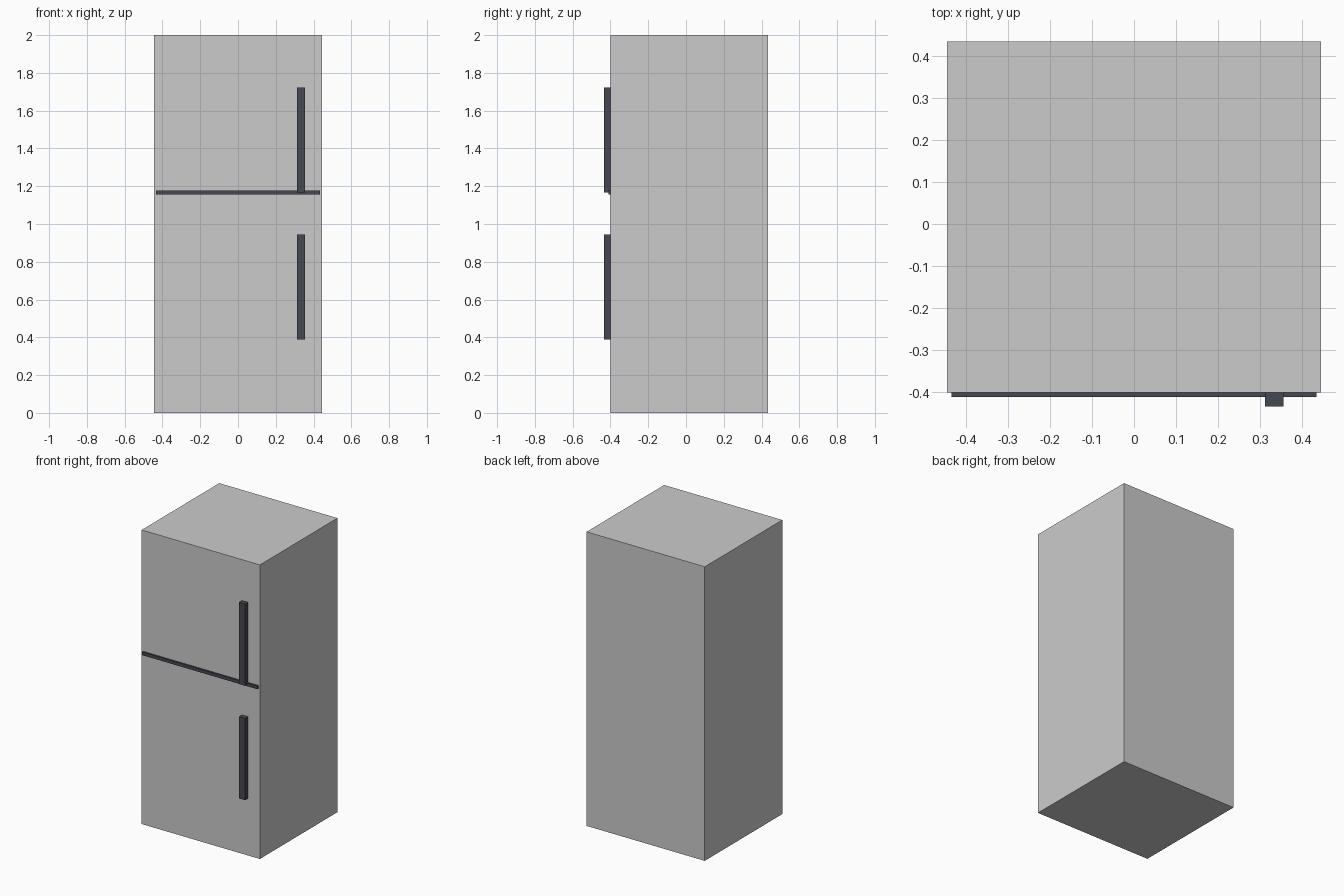
import bpy

if "Cube" in bpy.data.objects:
    bpy.data.objects.remove(bpy.data.objects["Cube"])

WIDTH, HEIGHT = 0.8889, 2.0
FRONT, BACK = -0.4, 0.4333
EMBED = 0.005  # trim sinks slightly into the body front

dark = bpy.data.materials.new("dark_trim")
dark.diffuse_color = (0.06, 0.065, 0.08, 1)
dark.use_nodes = True
dark.node_tree.nodes["Principled BSDF"].inputs["Base Color"].default_value = dark.diffuse_color


def box(name, x, y, z, material=None):
    """Box spanning the (min, max) range on each axis."""
    bpy.ops.mesh.primitive_cube_add(size=1, location=[(a + b) / 2 for a, b in (x, y, z)])
    obj = bpy.context.object
    obj.name = name
    obj.scale = [b - a for a, b in (x, y, z)]
    bpy.ops.object.transform_apply(location=False, rotation=False, scale=True)
    if material:
        obj.data.materials.append(material)
    return obj


# Refrigerator cabinet
box("body", (-WIDTH / 2, WIDTH / 2), (FRONT, BACK), (0, HEIGHT))

# Strip between the two doors
box("door_divider", (-0.4333, 0.4333), (FRONT - 0.0111, FRONT + EMBED),
    (1.1556, 1.1778), dark)

# Vertical bar handles, one per door
for name, z in (("upper_handle", 1.4444), ("lower_handle", 0.6667)):
    box(name, (0.3111, 0.3556), (FRONT - 0.0333, FRONT + EMBED),
        (z - 0.2778, z + 0.2778), dark)
